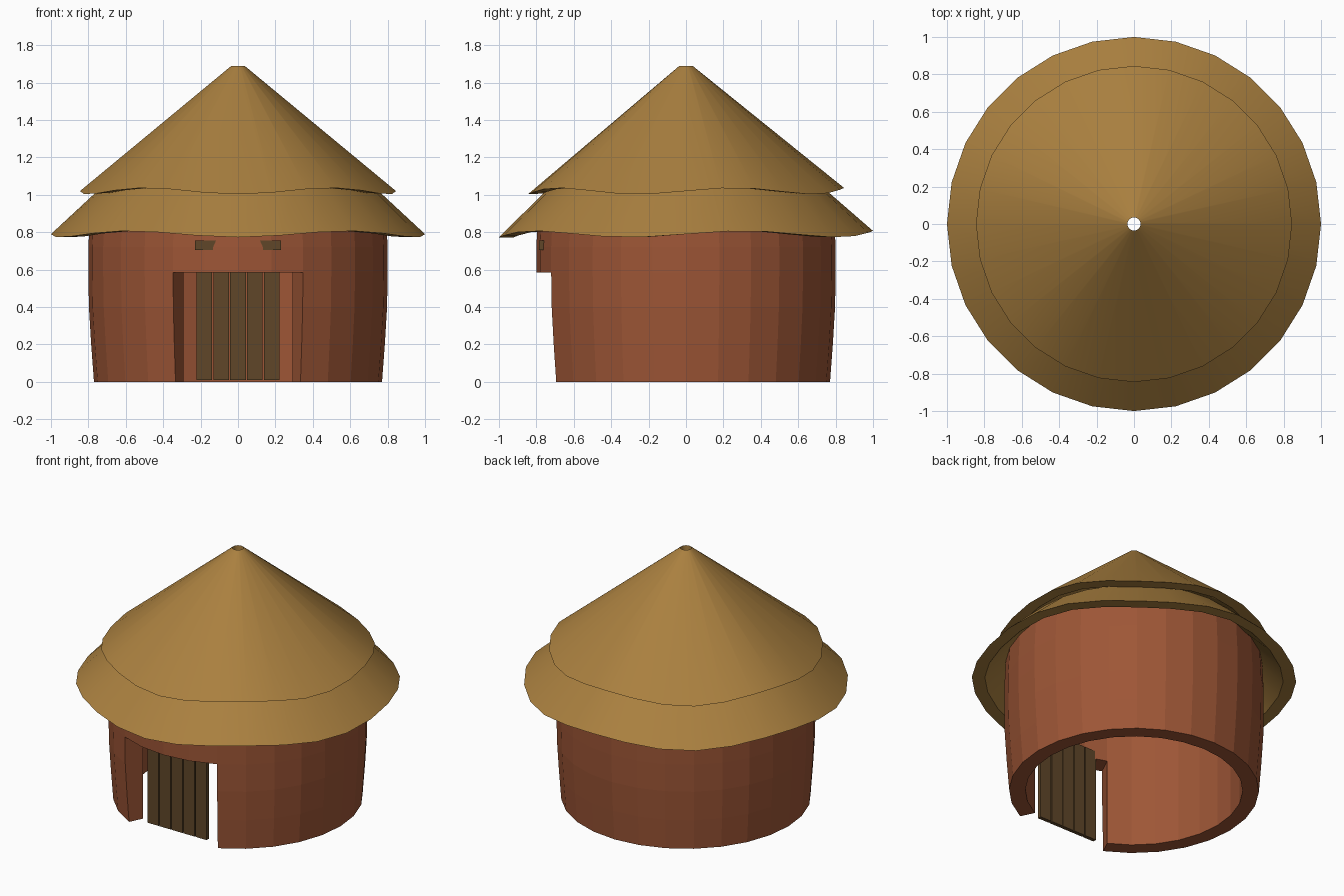
import bpy, bmesh, math

if "Cube" in bpy.data.objects:
    bpy.data.objects.remove(bpy.data.objects["Cube"])

SIDES = 28


def material(name, color):
    m = bpy.data.materials.new(name)
    m.diffuse_color = (*color, 1)
    m.use_nodes = True
    m.node_tree.nodes["Principled BSDF"].inputs["Base Color"].default_value = m.diffuse_color
    return m


CLAY = material("red clay", (0.34, 0.093, 0.037))
THATCH = material("straw thatch", (0.40, 0.215, 0.05))
WOOD = material("dark wood", (0.115, 0.062, 0.022))


def finish(bm, name, mat):
    bmesh.ops.remove_doubles(bm, verts=bm.verts, dist=1e-5)
    bmesh.ops.recalc_face_normals(bm, faces=bm.faces)
    me = bpy.data.meshes.new(name)
    bm.to_mesh(me)
    bm.free()
    me.materials.append(mat)
    ob = bpy.data.objects.new(name, me)
    bpy.context.collection.objects.link(ob)
    return ob


def polar(r, i, z):
    a = 2 * math.pi * i / SIDES
    return (r * math.cos(a), r * math.sin(a), z)


def thatch_tier(name, profile):
    """Revolve a closed (radius, height, wave) profile into a wavy-edged roof tier."""
    bm = bmesh.new()
    rings = []
    for i in range(SIDES):
        wave = math.sin(5 * 2 * math.pi * i / SIDES)
        rings.append([bm.verts.new(polar(r, i, z + w * wave)) for r, z, w in profile])
    n = len(profile)
    for i in range(SIDES):
        a, b = rings[i], rings[(i + 1) % SIDES]
        for j in range(n):
            k = (j + 1) % n
            bm.faces.new((a[j], b[j], b[k], a[k]))
    ob = finish(bm, name, THATCH)
    bpy.ops.object.select_all(action='DESELECT')
    bpy.context.view_layer.objects.active = ob
    ob.select_set(True)
    bpy.ops.object.shade_smooth_by_angle(angle=math.radians(35))


def box(name, x0, x1, y0, y1, z0, z1):
    bm = bmesh.new()
    bmesh.ops.create_cube(bm, size=1)
    for v in bm.verts:
        v.co = (x1 if v.co.x > 0 else x0, y1 if v.co.y > 0 else y0, z1 if v.co.z > 0 else z0)
    return finish(bm, name, WOOD)


# round clay wall: thick ring of cells, leaving out the doorway cells
levels = [(0, 0.77), (0.2, 0.785), (0.4, 0.797), (0.585, 0.80), (0.72, 0.80), (0.92, 0.79)]
INNER = 0.67
rows = len(levels) - 1


def solid(i, row):
    in_door = 19 <= i % SIDES <= 22 and row < 3
    return 0 <= row < rows and not in_door


bm = bmesh.new()


def quad(*pts):
    bm.faces.new([bm.verts.new(p) for p in pts])


for i in range(SIDES):
    for row in range(rows):
        if not solid(i, row):
            continue
        (z0, r0), (z1, r1) = levels[row], levels[row + 1]
        quad(polar(r0, i, z0), polar(r0, i + 1, z0), polar(r1, i + 1, z1), polar(r1, i, z1))
        quad(polar(INNER, i, z0), polar(INNER, i, z1), polar(INNER, i + 1, z1), polar(INNER, i + 1, z0))
        for other, z, r in ((row - 1, z0, r0), (row + 1, z1, r1)):
            if not solid(i, other):
                quad(polar(r, i, z), polar(INNER, i, z), polar(INNER, i + 1, z), polar(r, i + 1, z))
        for other, k in ((i - 1, i), (i + 1, i + 1)):
            if not solid(other, row):
                quad(polar(r0, k, z0), polar(r1, k, z1), polar(INNER, k, z1), polar(INNER, k, z0))
finish(bm, "clay_wall", CLAY)

# two thatch tiers with a smoke hole at the peak
thatch_tier("lower_thatch", [(1.0, 0.79, 0.017), (0.72, 1.05, 0), (0.64, 1.05, 0), (0.92, 0.79, 0.017)])
thatch_tier("upper_thatch", [(0.845, 1.02, 0.017), (0.035, 1.69, 0), (0.035, 1.63, 0), (0.765, 1.022, 0.015)])

# plank door and the lintel beam whose ends break through the wall
for n in range(5):
    x = -0.18 + 0.09 * n
    box(f"door_plank_{n + 1}", x - 0.042, x + 0.042, -0.655, -0.63, 0.01, 0.64)
box("lintel_beam", -0.23, 0.23, -0.785, -0.75, 0.705, 0.755)
